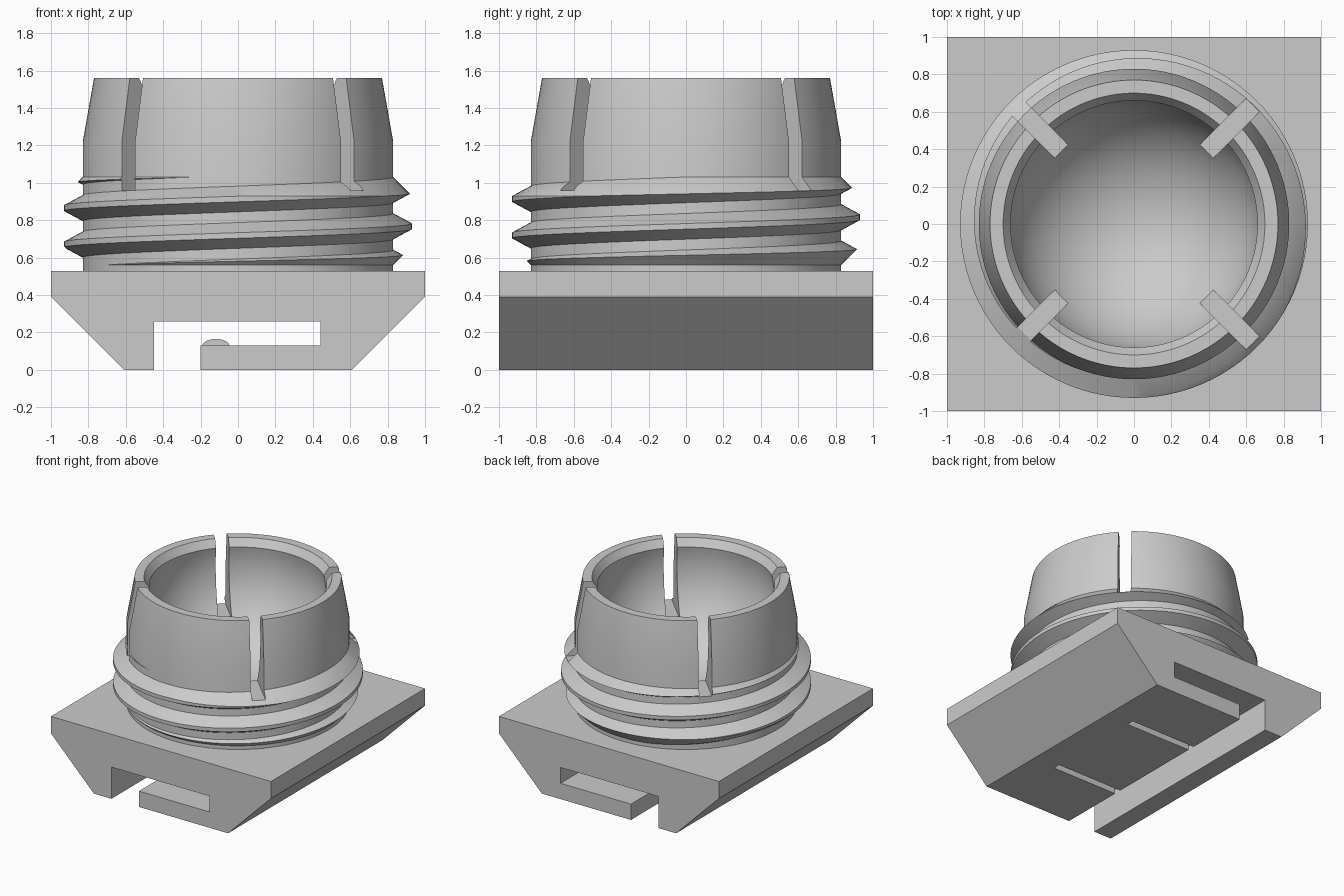
import bpy, bmesh, math
from mathutils import Matrix, Vector

cube = bpy.data.objects.get("Cube")
if cube:
    bpy.data.objects.remove(cube, do_unlink=True)

grey = bpy.data.materials.new("plain_grey")
grey.use_nodes = True
color = (0.6, 0.6, 0.6, 1)
grey.diffuse_color = color
grey.node_tree.nodes["Principled BSDF"].inputs["Base Color"].default_value = color


def finish(bm, name):
    bmesh.ops.recalc_face_normals(bm, faces=bm.faces)
    mesh = bpy.data.meshes.new(name)
    bm.to_mesh(mesh)
    bm.free()
    mesh.materials.append(grey)
    obj = bpy.data.objects.new(name, mesh)
    bpy.context.collection.objects.link(obj)
    return obj


def extrude_y(profile, half, name):
    """Push an (x, z) outline from -half to +half along y."""
    bm = bmesh.new()
    face = bm.faces.new([bm.verts.new((x, -half, z)) for x, z in profile])
    ext = bmesh.ops.extrude_face_region(bm, geom=[face])["geom"]
    verts = [v for v in ext if isinstance(v, bmesh.types.BMVert)]
    bmesh.ops.translate(bm, verts=verts, vec=(0, 2 * half, 0))
    return finish(bm, name)


def lathe(profile, name, steps=96):
    """Turn an (r, z) outline, closed on the axis at both ends, about z."""
    bm = bmesh.new()
    verts = [bm.verts.new((r, 0, z)) for r, z in profile]
    edges = [bm.edges.new(pair) for pair in zip(verts, verts[1:])]
    bmesh.ops.spin(bm, geom=verts + edges, axis=(0, 0, 1), cent=(0, 0, 0),
                   angle=math.tau, steps=steps)
    bmesh.ops.remove_doubles(bm, verts=bm.verts, dist=1e-5)
    return finish(bm, name)


def boxes(transforms, size, name):
    bm = bmesh.new()
    for m in transforms:
        bmesh.ops.create_cube(bm, size=1, matrix=m @ Matrix.Diagonal((*size, 1)))
    return finish(bm, name)


def boolean(obj, cutter, operation="DIFFERENCE"):
    cutter.hide_render = True
    mod = obj.modifiers.new("cut", "BOOLEAN")
    mod.object = cutter
    mod.operation = operation
    mod.solver = "EXACT"
    graph = bpy.context.evaluated_depsgraph_get()
    mesh = bpy.data.meshes.new_from_object(obj.evaluated_get(graph))
    obj.modifiers.clear()
    obj.data = mesh


def smooth(obj):
    bpy.ops.object.select_all(action="DESELECT")
    obj.select_set(True)
    bpy.context.view_layer.objects.active = obj
    bpy.ops.object.shade_smooth_by_angle(angle=math.radians(25))


# Mounting base with a side-opening channel and spring arm
base = extrude_y([(-1, 0.53), (1, 0.53), (1, 0.39), (0.61, 0), (-0.2, 0),
                  (-0.2, 0.13), (0.44, 0.13), (0.44, 0.26), (-0.45, 0.26),
                  (-0.45, 0), (-0.61, 0), (-1, 0.39)], 1, "base")
arm_slits = boxes([Matrix.Translation((0.05, y, 0.04)) for y in (-0.43, 0.43)],
                  (0.7, 0.06, 0.2), "arm_slit_cutter")
boolean(base, arm_slits)

# Rounded catch on the middle tongue of the arm
catch = extrude_y([(-0.118 + 0.072 * math.cos(a), 0.128 + 0.037 * math.sin(a))
                   for a in (math.pi * i / 16 for i in range(17))], 0.4, "catch")

# Socket body with a ball-shaped hollow
ball_r, ball_z = 0.676, 1.353
lip = math.asin(0.66 / ball_r)
bowl = [(ball_r * math.sin(lip + (math.pi - lip) * i / 32),
         ball_z + ball_r * math.cos(lip + (math.pi - lip) * i / 32)) for i in range(32)]
socket = lathe([(0, 0.52), (0.83, 0.52), (0.83, 1.22), (0.77, 1.56), (0.70, 1.56)]
               + bowl + [(0, ball_z - ball_r)], "socket")

# Helical thread ridge, trimmed by cones so that it fades at both ends
pitch, per_turn = 0.195, 96
section = [(0.80, -0.085), (0.93, -0.015), (0.93, 0.015), (0.80, 0.085)]
bm = bmesh.new()
rings = []
for i in range(-per_turn, 3 * per_turn + 1):
    turn = i / per_turn
    rot = Matrix.Rotation(math.tau * turn, 3, "Z")
    rings.append([bm.verts.new(rot @ Vector((r, 0, 0.5725 + pitch * turn + z)))
                  for r, z in section])
for a, b in zip(rings, rings[1:]):
    for k in range(4):
        n = (k + 1) % 4
        bm.faces.new((a[k], a[n], b[n], b[k]))
bm.faces.new(rings[0])
bm.faces.new(rings[-1])
thread = finish(bm, "thread")
limit = lathe([(0, 0.535), (0.805, 0.535), (0.95, 0.68), (0.95, 0.91),
               (0.805, 1.055), (0, 1.055)], "thread_limit")
boolean(thread, limit, "INTERSECT")

# Four diagonal slots through the socket wall
slots = boxes([Matrix.Rotation(math.radians(45 + 90 * k), 4, "Z")
               @ Matrix.Translation((0.75, 0, 1.36)) for k in range(4)],
              (0.7, 0.1, 0.8), "slot_cutter")
for part in (socket, thread):
    boolean(part, slots)

for part in (socket, thread, catch):
    smooth(part)
for helper in (arm_slits, limit, slots):
    bpy.data.objects.remove(helper, do_unlink=True)
